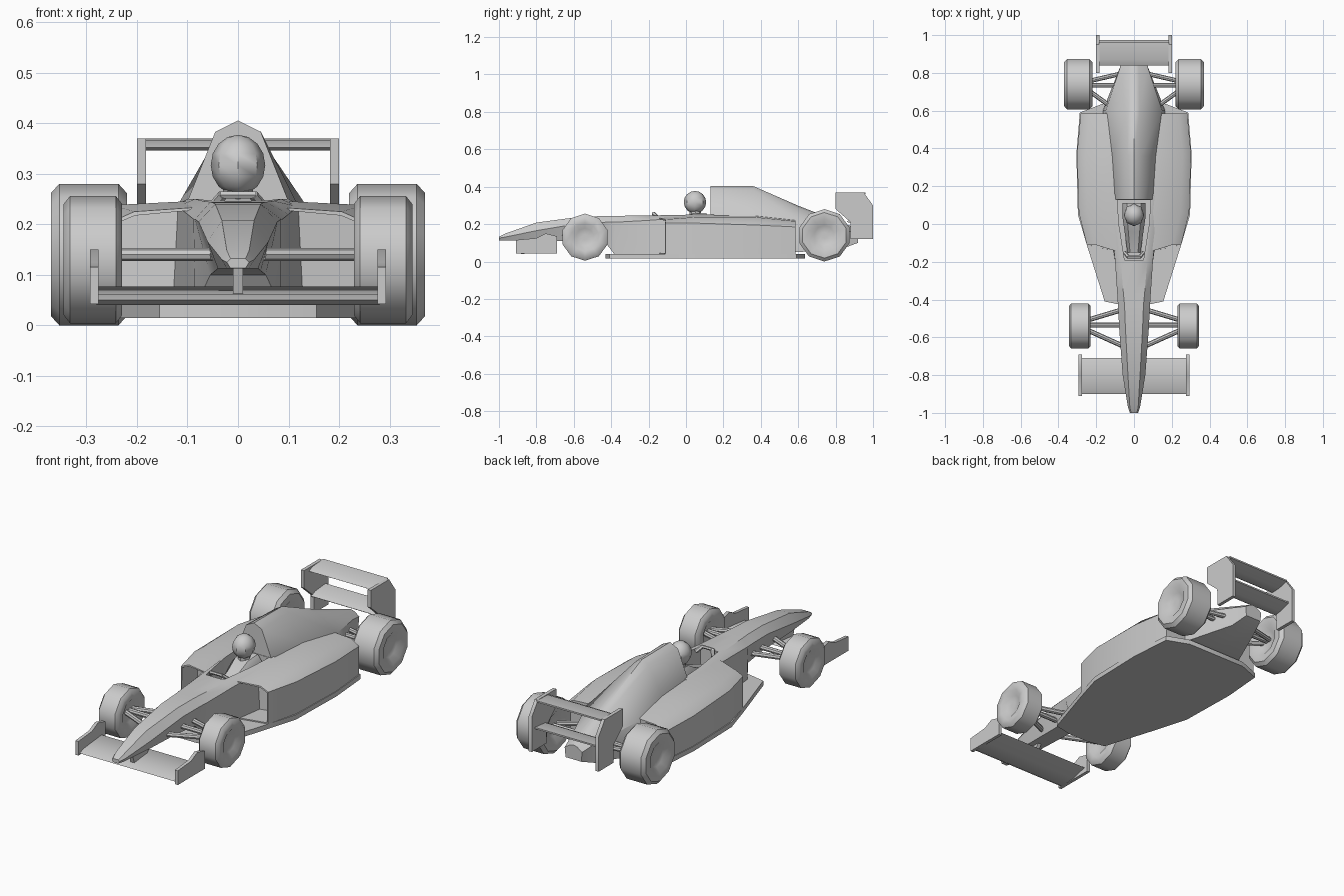
import bpy, bmesh, math
from mathutils import Vector

if "Cube" in bpy.data.objects:
    bpy.data.objects.remove(bpy.data.objects["Cube"])


def finish(name, bm):
    bmesh.ops.recalc_face_normals(bm, faces=bm.faces)
    me = bpy.data.meshes.new(name)
    bm.to_mesh(me)
    bm.free()
    ob = bpy.data.objects.new(name, me)
    bpy.context.collection.objects.link(ob)
    return ob


def skin(bm, loops):
    """Bridge equal-length loops of points and cap both ends."""
    rings = [[bm.verts.new(p) for p in lp] for lp in loops]
    n = len(rings[0])
    for a, b in zip(rings, rings[1:]):
        for i in range(n):
            j = (i + 1) % n
            bm.faces.new((a[i], a[j], b[j], b[i]))
    return bm.faces.new(rings[0]), bm.faces.new(rings[-1])


def loft_sym(name, sections):
    """Sections (y, half profile of x,z); first and last point lie on x = 0."""
    bm = bmesh.new()
    skin(bm, [[(x, y, z) for x, z in h] + [(-x, y, z) for x, z in h[-2:0:-1]]
              for y, h in sections])
    return finish(name, bm)


def prism_x(name, yz, lo, hi):
    bm = bmesh.new()
    skin(bm, [[(x, y, z) for y, z in yz] for x in (lo, hi)])
    return finish(name, bm)


def prism_z(name, xy, lo, hi):
    bm = bmesh.new()
    skin(bm, [[(x, y, z) for x, y in xy] for z in (lo, hi)])
    return finish(name, bm)


def rod(name, a, b, r, n=8):
    a, b = Vector(a), Vector(b)
    q = (b - a).to_track_quat('Z', 'Y')
    bm = bmesh.new()
    skin(bm, [[p + q @ Vector((r * math.cos(t), r * math.sin(t), 0))
               for t in [2 * math.pi * i / n for i in range(n)]] for p in (a, b)])
    return finish(name, bm)


def wheel(name, c, r, h, n=10):
    prof = [(-.7, .12), (-.72, .38), (-1, .6), (-1, .87), (-.78, 1),
            (.78, 1), (1, .87), (1, .6), (.72, .38), (.7, .12)]
    bm = bmesh.new()
    skin(bm, [[(c[0] + h * x, c[1] + r * k * math.sin(2 * math.pi * i / n),
                c[2] + r * k * math.cos(2 * math.pi * i / n)) for i in range(n)]
              for x, k in prof])
    return finish(name, bm)


# nose and cockpit tub
tub = [(-1.0, .015, .132, .022, .125, .015, .113),
       (-.97, .022, .148, .032, .13, .022, .112),
       (-.8, .032, .208, .06, .165, .04, .113),
       (-.56, .045, .24, .078, .205, .045, .108),
       (-.43, .05, .243, .085, .21, .055, .10),
       (-.38, .055, .244, .088, .21, .085, .035),
       (-.2, .07, .246, .10, .22, .10, .035),
       (.0, .085, .25, .12, .235, .13, .035),
       (.15, .10, .25, .13, .235, .14, .035)]
nose = loft_sym("nose_and_tub", [
    (y, [(0, zt), (wt, zt), (wm, zm), (wb, zb), (0, zb)])
    for y, wt, zt, wm, zm, wb, zb in tub])

# cockpit opening
cut = prism_z("cockpit_cutter", [(-.05, -.19), (.05, -.19), (.08, 0), (.088, .128),
                                 (-.088, .128), (-.08, 0)], .14, .35)
cut.hide_render = True
cut.hide_viewport = True
mod = nose.modifiers.new("cockpit", 'BOOLEAN')
mod.operation = 'DIFFERENCE'
mod.object = cut

# airbox, engine cover and tail
cover = [(.13, .405, .045, .383, .10, .245, .12, .05),
         (.36, .403, .036, .383, .115, .245, .14, .05),
         (.60, .298, .03, .285, .15, .215, .165, .05),
         (.84, .205, .025, .198, .07, .17, .07, .07),
         (.92, .175, .02, .17, .05, .15, .045, .10)]
loft_sym("engine_cover", [
    (y, [(0, zt), (a, za), (b, zb), (c, zc), (0, zc)])
    for y, zt, a, za, b, zb, c, zc in cover])

# undertray
half = [(.06, -.43), (.155, -.41), (.25, -.11), (.297, .05), (.305, .37),
        (.287, .59), (.17, .635)]
prism_z("floor", half + [(-x, y) for x, y in reversed(half)], .015, .04)

# sidepods with recessed inlets
for s in (1, -1):
    bm = bmesh.new()
    pods = [(-.11, .25, .205, .225), (.06, .292, .205, .238),
            (.37, .302, .195, .237), (.585, .282, .185, .215)]
    front, back = skin(bm, [
        [(s * x, y - (.035 if y < 0 and x < .15 else 0), z) for x, z in
         ((.09, .04), (w, .04), (w, zs), (w - .045, zt), (.09, zt + .008))]
        for y, w, zs, zt in pods])
    bmesh.ops.recalc_face_normals(bm, faces=bm.faces)
    bmesh.ops.inset_region(bm, faces=[front], thickness=.008)
    moved = bmesh.ops.extrude_face_region(bm, geom=[front])
    bmesh.ops.translate(bm, vec=(0, .13, 0),
                        verts=[v for v in moved['geom'] if isinstance(v, bmesh.types.BMVert)])
    bmesh.ops.delete(bm, geom=[front], context='FACES_ONLY')
    finish("sidepod", bm)

# front wing with end plates and pylon
prism_x("front_wing", [(-.90, .05), (-.87, .062), (-.72, .077), (-.71, .07),
                       (-.80, .047), (-.88, .04)], -.28, .28)
prism_x("front_wing_pylon", [(-.86, .055), (-.76, .065), (-.72, .12), (-.88, .12)], -.01, .01)

# rear wing elements
prism_x("rear_wing_upper", [(.84, .352), (.87, .366), (.96, .37), (.96, .362),
                            (.90, .348), (.85, .346)], -.185, .185)
prism_x("rear_wing_lower", [(.86, .215), (.89, .23), (.975, .238), (.975, .23),
                            (.91, .212), (.87, .208)], -.185, .185)

for s in (1, -1):
    # end plates
    prism_x("front_end_plate", [(-.91, .042), (-.69, .042), (-.69, .135), (-.75, .15),
                                (-.80, .125), (-.91, .115)], s * .276, s * .293)
    prism_x("rear_end_plate", [(.80, .37), (.95, .37), (.96, .355), (1, .30), (1, .12),
                               (.88, .12), (.88, .21), (.80, .28)], s * .182, s * .20)
    # wheels
    wheel("front_wheel", (s * .287, -.54, .13), .126, .058)
    wheel("rear_wheel", (s * .295, .74, .14), .14, .075)
    # suspension arms
    for y0, y1 in ((-.45, -.51), (-.535, -.535), (-.65, -.56)):
        rod("front_arm", (s * .05, y0, .14), (s * .25, y1, .14), .013)
    for x0, y0, y1 in ((.05, .80, .755), (.08, .735, .735), (.12, .62, .71)):
        rod("rear_arm", (s * x0, y0, .14), (s * .245, y1, .14), .012)
    # mirrored steering grips
    rod("steering_grip", (s * .03, -.175, .258), (s * .05, -.15, .235), .01, 6)

# steering wheel bar and windscreen lip
rod("steering_bar", (-.035, -.175, .258), (.035, -.175, .258), .008, 6)

# driver torso and helmet
loft_sym("driver_torso", [
    (y, [(0, zt), (w * .6, zt), (w, zt - .03), (w, .13), (0, .13)])
    for y, w, zt in ((-.15, .035, .18), (-.04, .05, .215), (.03, .06, .255), (.11, .06, .26))])
bm = bmesh.new()
bmesh.ops.create_uvsphere(bm, u_segments=8, v_segments=8, radius=.06)
bmesh.ops.scale(bm, vec=(.9, 1, 1), verts=bm.verts)
bmesh.ops.translate(bm, vec=(0, .048, .317), verts=bm.verts)
finish("helmet", bm)
rod("driver_neck", (0, .05, .24), (0, .05, .29), .03)

# soft shading with sharp creases kept
for ob in bpy.context.scene.objects:
    if ob.type == 'MESH' and ob is not cut:
        ob.select_set(True)
        bpy.context.view_layer.objects.active = ob
bpy.ops.object.shade_smooth_by_angle(angle=math.radians(42))
